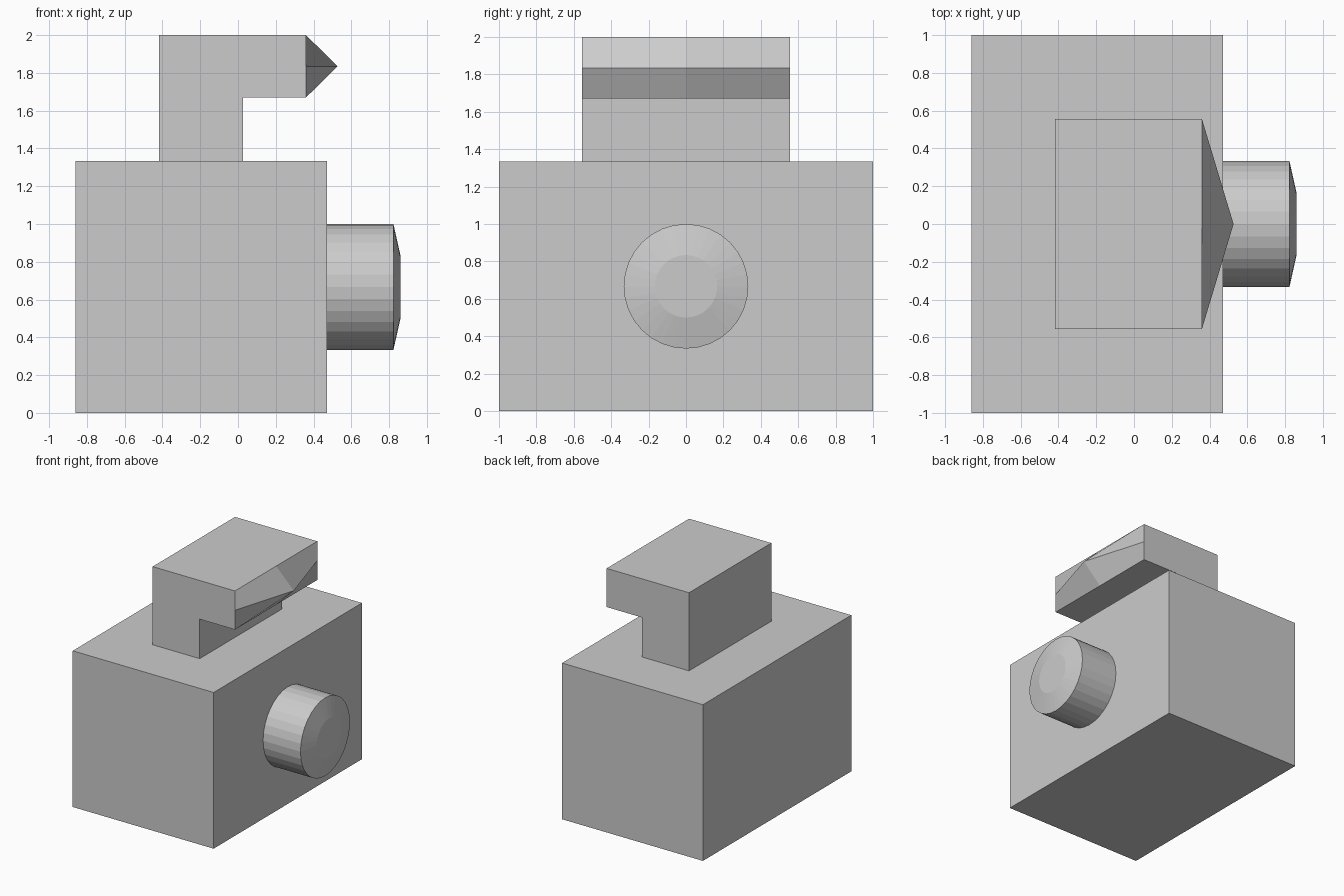
import bpy, bmesh, math
from mathutils import Vector

if "Cube" in bpy.data.objects:
    bpy.data.objects.remove(bpy.data.objects["Cube"])


def finish(bm, name):
    bmesh.ops.recalc_face_normals(bm, faces=bm.faces)
    mesh = bpy.data.meshes.new(name)
    bm.to_mesh(mesh)
    bm.free()
    obj = bpy.data.objects.new(name, mesh)
    bpy.context.collection.objects.link(obj)
    return obj


def extrude_profile(points, half_width):
    """Closed solid from an x-z profile, extruded along y."""
    bm = bmesh.new()
    face = bm.faces.new([bm.verts.new((x, -half_width, z)) for x, z in points])
    ext = bmesh.ops.extrude_face_region(bm, geom=[face], use_keep_orig=True)
    moved = [g for g in ext["geom"] if isinstance(g, bmesh.types.BMVert)]
    bmesh.ops.translate(bm, verts=moved, vec=(0, 2 * half_width, 0))
    bmesh.ops.recalc_face_normals(bm, faces=bm.faces)
    return bm


# Main box
bm = extrude_profile([(-0.86, 0), (0.47, 0), (0.47, 1.333), (-0.86, 1.333)], 1.0)
finish(bm, "body")

# Overhanging head, its front face split in four with the centre pulled out
NOSE_X = 0.36
bm = extrude_profile([(-0.417, 1.333), (0.027, 1.333), (0.027, 1.67),
                      (NOSE_X, 1.67), (NOSE_X, 2.0), (-0.417, 2.0)], 0.555)
nose = max(bm.faces, key=lambda f: f.calc_center_median().x)
bmesh.ops.subdivide_edges(bm, edges=list(nose.edges), cuts=1, use_grid_fill=True)
centre = Vector((NOSE_X, 0, 1.835))
tip = min(bm.verts, key=lambda v: (v.co - centre).length)
tip.co.x += 0.167
finish(bm, "head")

# Round stub with a shallow chamfered end, pointing along +x
SIDES = 32
bm = bmesh.new()
rings = []
for x, r in [(0.47, 0.333), (0.823, 0.333), (0.86, 0.167)]:
    rings.append([bm.verts.new((x, r * math.cos(2 * math.pi * i / SIDES),
                                0.667 + r * math.sin(2 * math.pi * i / SIDES)))
                  for i in range(SIDES)])
for a, b in zip(rings, rings[1:]):
    for i in range(SIDES):
        j = (i + 1) % SIDES
        bm.faces.new((a[i], a[j], b[j], b[i]))
bm.faces.new(rings[-1])
bm.faces.new(rings[0])
finish(bm, "round_stub")
